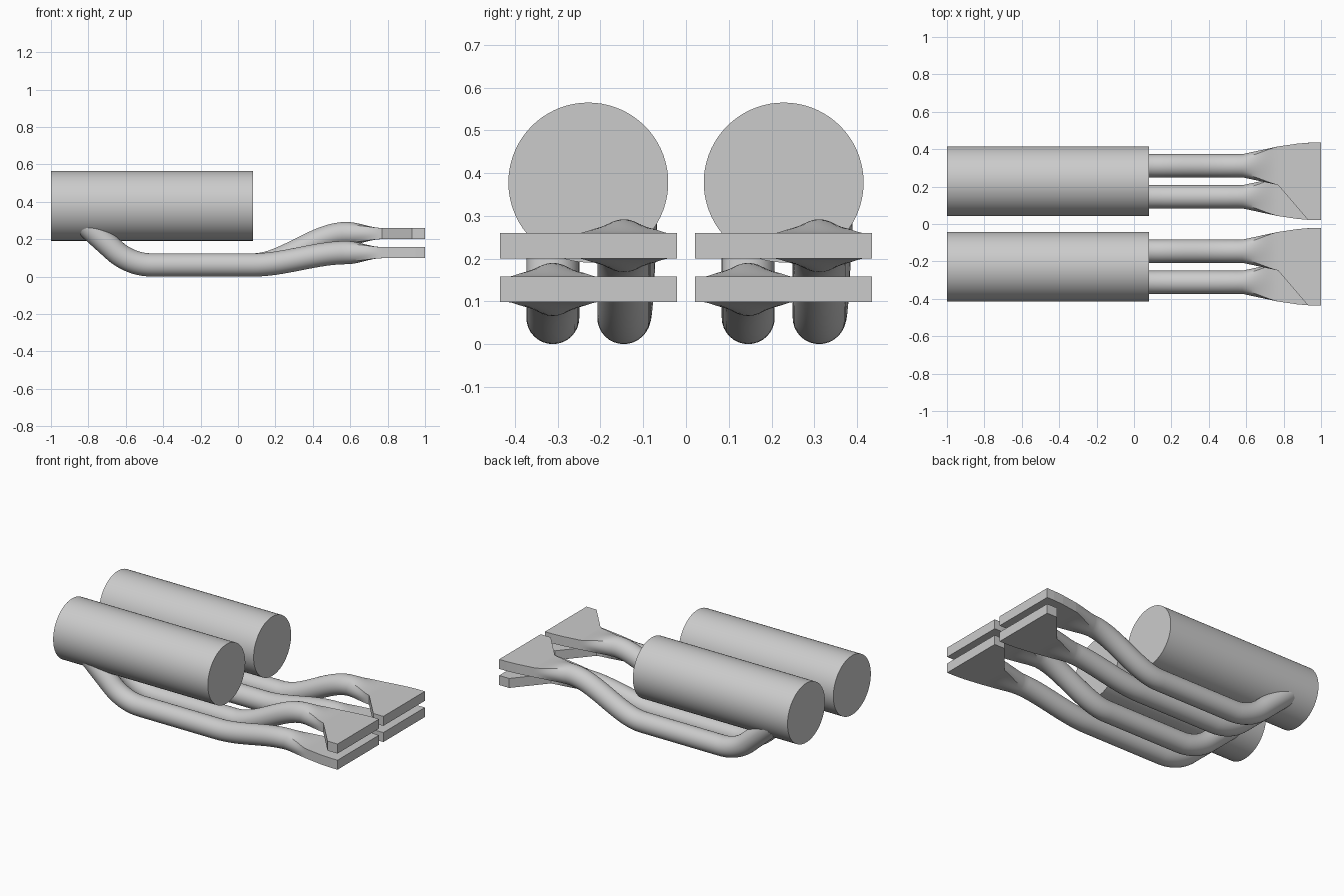
import bpy, bmesh, math
from mathutils import Vector

cube = bpy.data.objects.get("Cube")
if cube:
    bpy.data.objects.remove(cube, do_unlink=True)

grey = bpy.data.materials.new("plain grey")
grey.use_nodes = True
grey.diffuse_color = (0.6, 0.6, 0.6, 1)
grey.node_tree.nodes["Principled BSDF"].inputs["Base Color"].default_value = (0.6, 0.6, 0.6, 1)

SIDES = 32
PIPE_R = 0.062
FLARE_START, FLANGE_START = 0.58, 0.77


def finish(name, bm, smooth=True):
    bmesh.ops.recalc_face_normals(bm, faces=bm.faces)
    mesh = bpy.data.meshes.new(name)
    bm.to_mesh(mesh)
    bm.free()
    mesh.materials.append(grey)
    obj = bpy.data.objects.new(name, mesh)
    bpy.context.collection.objects.link(obj)
    if smooth:
        bpy.ops.object.select_all(action='DESELECT')
        obj.select_set(True)
        bpy.context.view_layer.objects.active = obj
        bpy.ops.object.shade_smooth_by_angle(angle=math.radians(30))
    return obj


def ease(t):
    return t * t * (3 - 2 * t)


def centre_line(outlet_z):
    """Pipe path in x and z: straight inlet, bend, level run, S-shaped rise, flare."""
    bend_x, bend_r, bend_a = -0.46, 0.30, math.radians(42)
    pts = []
    for i in range(11):
        a = bend_a * (1 - i / 10)
        pts.append((bend_x - bend_r * math.sin(a), PIPE_R + bend_r * (1 - math.cos(a))))
    inlet = (pts[0][0] - 0.17, pts[0][1] + 0.17 * math.tan(bend_a))
    pts.insert(0, inlet)
    for i in range(21):
        t = i / 20
        pts.append((0.08 + (FLARE_START - 0.08) * t, PIPE_R + (outlet_z - PIPE_R) * ease(t)))
    for i in range(1, 13):
        pts.append((FLARE_START + (FLANGE_START - FLARE_START) * i / 12, outlet_z))
    return [Vector((x, 0, z)) for x, z in pts]


def pipe(name, y, outlet_z, lean):
    """Round pipe that flares into a flat rectangle at the flange."""
    path = centre_line(outlet_z)
    bm = bmesh.new()
    rings = []
    for i, c in enumerate(path):
        tangent = (path[min(i + 1, len(path) - 1)] - path[max(i - 1, 0)]).normalized()
        up = Vector((-tangent.z, 0, tangent.x))
        t = max(0, (c.x - FLARE_START) / (FLANGE_START - FLARE_START))
        blend = ease(t)
        half_w = PIPE_R + (0.103 - PIPE_R) * t
        half_h = PIPE_R + (0.03 - PIPE_R) * blend
        shift = lean * max(0, -0.46 - c.x) / 0.4
        ring = []
        for k in range(SIDES):
            a = math.tau * k / SIDES
            u, v = math.cos(a), math.sin(a)
            scale = 1 + blend * (1 / max(abs(u), abs(v)) - 1)
            across = Vector((0, y + shift + u * scale * half_w, 0))
            ring.append(bm.verts.new(c + across + up * (v * scale * half_h)))
        rings.append(ring)
    for r0, r1 in zip(rings, rings[1:]):
        for k in range(SIDES):
            n = (k + 1) % SIDES
            bm.faces.new((r0[k], r0[n], r1[n], r1[k]))
    bm.faces.new(rings[0])
    bm.faces.new(rings[-1])
    finish(name, bm)


def flange(name, y, z, side):
    """Fan-shaped plate; side flips it across the unit."""
    outline = [(FLANGE_START, -0.02), (0.93, -0.207), (1, -0.207), (1, 0.207),
               (0.95, 0.207), (0.88, 0.202), (FLANGE_START, 0.186)]
    bm = bmesh.new()
    face = bm.faces.new([bm.verts.new((px, y + side * py, z - 0.03)) for px, py in outline])
    top = bmesh.ops.extrude_face_region(bm, geom=[face])["geom"]
    bmesh.ops.translate(bm, vec=(0, 0, 0.06),
                        verts=[g for g in top if isinstance(g, bmesh.types.BMVert)])
    finish(name, bm, smooth=False)


def canister(name, y):
    bm = bmesh.new()
    bmesh.ops.create_cone(bm, cap_ends=True, segments=72, radius1=0.187, radius2=0.187, depth=1.08)
    for v in bm.verts:
        v.co = Vector((v.co.z - 0.46, y + v.co.x, 0.378 + v.co.y))
    finish(name, bm)


# Two identical units side by side, each with an upper and a lower outlet
for label, y in (("front", -0.2285), ("back", 0.2285)):
    canister(label + "_canister", y)
    for level, side, z, lean in (("upper", 1, 0.23, 0.018), ("lower", -1, 0.128, 0)):
        pipe(f"{label}_{level}_pipe", y + side * 0.083, z, lean)
        flange(f"{label}_{level}_flange", y, z, side)
